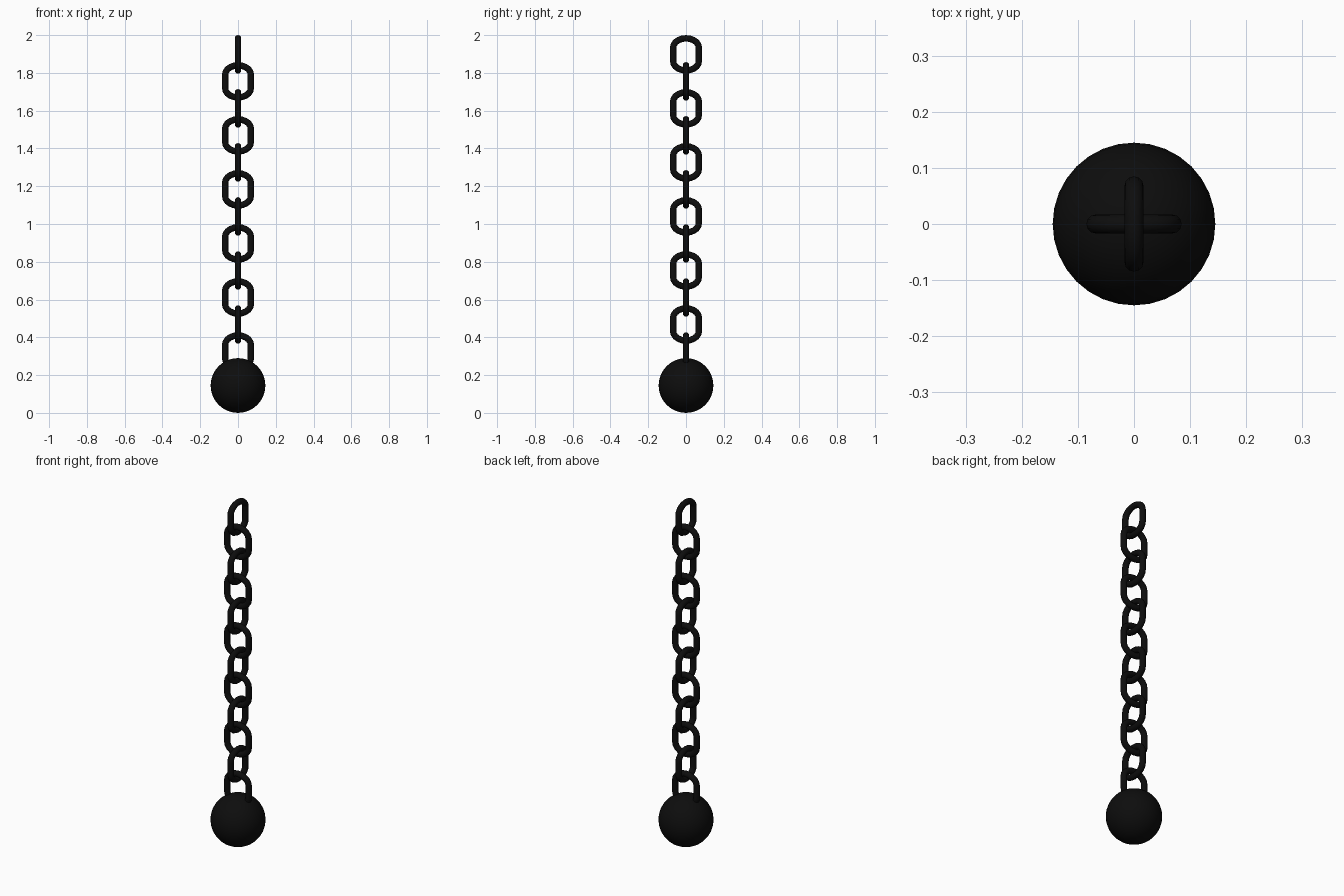
import bpy, bmesh, math
from mathutils import Vector

if "Cube" in bpy.data.objects:
    bpy.data.objects.remove(bpy.data.objects["Cube"], do_unlink=True)

BALL_R = 0.145
WIRE_R = 0.017
LINK_LEN = 0.204
LINK_WIDTH = 0.17
STRAIGHT = 0.036   # half length of the straight sides
PITCH = 0.143
LINKS = 12

iron = bpy.data.materials.new("black_iron")
iron.use_nodes = True
color = (0.004, 0.004, 0.004, 1)
iron.diffuse_color = color
iron.node_tree.nodes["Principled BSDF"].inputs["Base Color"].default_value = color


def finish(name, bm):
    mesh = bpy.data.meshes.new(name)
    bmesh.ops.recalc_face_normals(bm, faces=bm.faces)
    bm.to_mesh(mesh)
    bm.free()
    mesh.materials.append(iron)
    mesh.shade_smooth()
    obj = bpy.data.objects.new(name, mesh)
    bpy.context.collection.objects.link(obj)
    return obj


def link_path(steps=10):
    """Centre line of a link: two straight sides joined by rounded ends."""
    a = LINK_WIDTH / 2 - WIRE_R
    b = LINK_LEN / 2 - WIRE_R - STRAIGHT
    points = []
    for sign in (1, -1):
        for i in range(steps + 1):
            t = math.pi * i / steps
            points.append(Vector((sign * a * math.cos(t), 0,
                                  sign * (STRAIGHT + b * math.sin(t)))))
    return points


def chain_link(name, top, turned, sides=12):
    """Sweep a round wire along the closed link path."""
    bm = bmesh.new()
    path = link_path()
    n = len(path)
    rings = []
    for i, p in enumerate(path):
        tangent = (path[(i + 1) % n] - path[i - 1]).normalized()
        across = Vector((0, 1, 0))
        outward = tangent.cross(across)
        rings.append([bm.verts.new(p + WIRE_R * (
            math.cos(math.tau * k / sides) * outward
            + math.sin(math.tau * k / sides) * across)) for k in range(sides)])
    for i in range(n):
        r, s = rings[i], rings[(i + 1) % n]
        for k in range(sides):
            m = (k + 1) % sides
            bm.faces.new((r[k], r[m], s[m], s[k]))
    obj = finish(name, bm)
    obj.location.z = top - LINK_LEN / 2
    obj.rotation_euler.z = math.pi / 2 if turned else 0


# Heavy ball at the bottom
bm = bmesh.new()
bmesh.ops.create_uvsphere(bm, u_segments=32, v_segments=16, radius=BALL_R)
finish("ball", bm).location.z = BALL_R

# Chain of alternating links, the last one sunk into the ball
for i in range(LINKS):
    chain_link(f"chain_link_{i + 1}", 2 - i * PITCH, i % 2 == 0)
